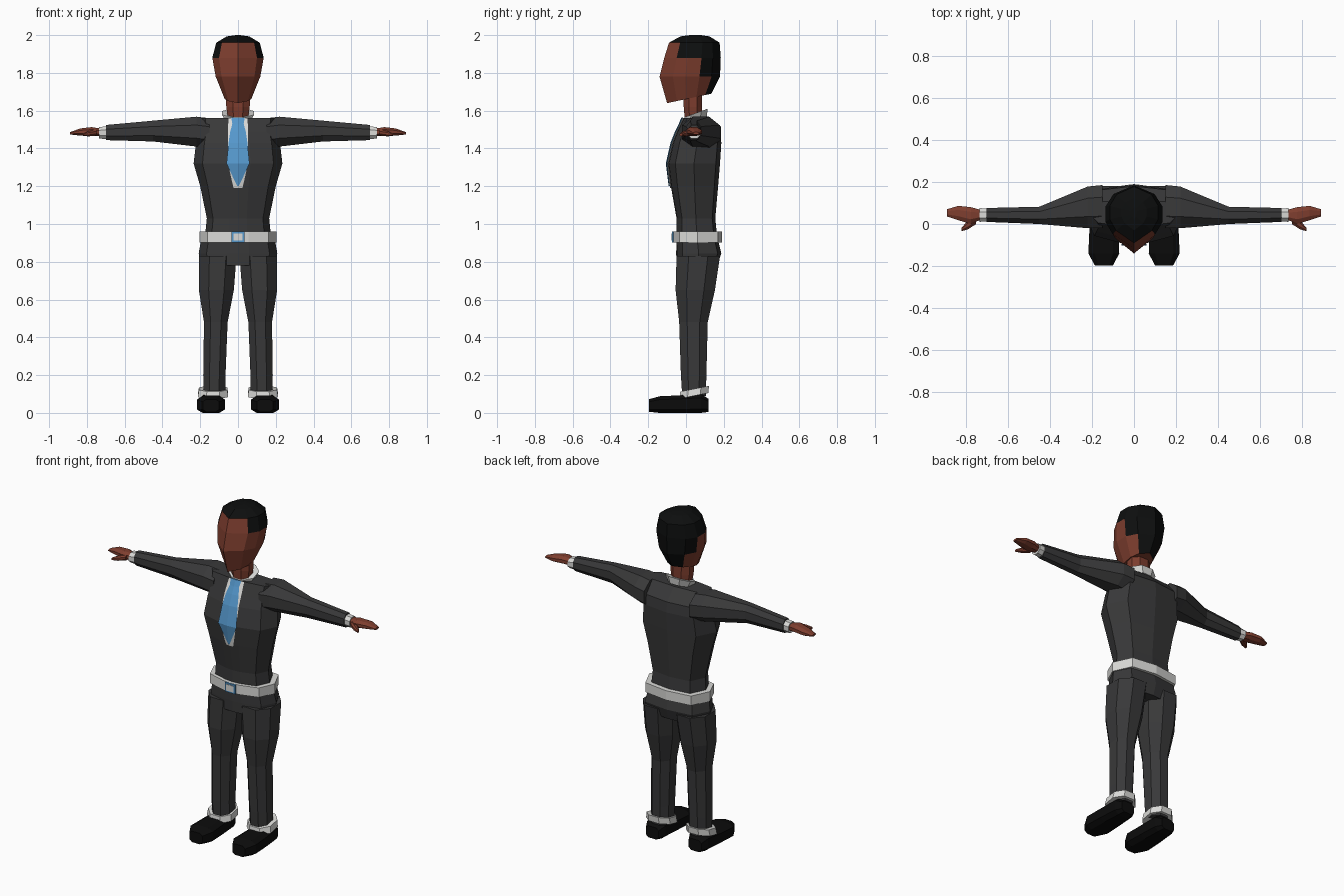
import bpy, bmesh

if "Cube" in bpy.data.objects:
    bpy.data.objects.remove(bpy.data.objects["Cube"])


def material(name, r, g, b):
    m = bpy.data.materials.new(name)
    m.diffuse_color = (r, g, b, 1)
    m.use_nodes = True
    m.node_tree.nodes["Principled BSDF"].inputs["Base Color"].default_value = m.diffuse_color
    return m


SUIT = material("charcoal cloth", .04, .04, .041)
SKIN = material("brown skin", .21, .048, .028)
HAIR = material("black hair", .004, .0045, .0045)
SHOE = material("black leather", .0035, .0035, .0035)
WHITE = material("white cloth", .70, .70, .68)
BLUE = material("blue silk", .09, .31, .60)


def loft(name, rings, mats, rule=None, mirror=False):
    """Skin a stack of equal-sized rings; rule(band, segment) picks the material."""
    bm = bmesh.new()
    rows = [[bm.verts.new(p) for p in ring] for ring in rings]
    n = len(rows[0])
    for b in range(len(rows) - 1):
        for s in range(n):
            t = (s + 1) % n
            f = bm.faces.new((rows[b][s], rows[b][t], rows[b + 1][t], rows[b + 1][s]))
            f.material_index = rule(b, s) if rule else 0
    bm.faces.new(rows[0])
    top = bm.faces.new(rows[-1])
    top.material_index = rule(len(rows) - 1, 0) if rule else 0
    bmesh.ops.recalc_face_normals(bm, faces=bm.faces)
    me = bpy.data.meshes.new(name)
    bm.to_mesh(me)
    bm.free()
    for m in mats:
        me.materials.append(m)
    ob = bpy.data.objects.new(name, me)
    bpy.context.collection.objects.link(ob)
    if mirror:
        ob.modifiers.new("Mirror", 'MIRROR')
    return ob


def octagon(axis, pos, a0, a1, b0, b1, k=.28, tilt=0):
    """Chamfered rectangle across an axis; a and b are the other two axes in order."""
    ring = []
    for u, v in ((k, 0), (1 - k, 0), (1, k), (1, 1 - k),
                 (1 - k, 1), (k, 1), (0, 1 - k), (0, k)):
        p = [a0 + u * (a1 - a0), b0 + v * (b1 - b0)]
        p.insert(axis, pos)
        if tilt:
            p[2] += tilt * (v - .5)
        ring.append(p)
    return ring


def body_ring(columns, z, w, yf, yb, rise=0):
    """Symmetric ring from half-profile columns (side fraction, depth fraction)."""
    half = [(x * w, yf + t * (yb - yf), z + rise * t) for x, t in columns]
    return half + [(-x, y, h) for x, y, h in half[-2:0:-1]]


# Jacket
BODY = ((0, 0), (.28, .02), (.8, .14), (1, .5), (.75, .92), (0, 1))
JACKET = ((.93, .175, -.05, .165), (1.03, .165, -.05, .155), (1.2, .2, -.08, .17),
          (1.32, .235, -.095, .18), (1.43, .222, -.07, .187), (1.49, .21, -.046, .18),
          (1.56, .215, -.012, .115))
loft("jacket", [body_ring(BODY, *r) for r in JACKET], [SUIT])


def front_y(z):
    for a, b in zip(JACKET, JACKET[1:]):
        if z <= b[0]:
            return a[2] + (b[2] - a[2]) * (z - a[0]) / (b[0] - a[0])
    return JACKET[-1][2]


# Shirt front and tie follow the chest
def chest_strip(name, rows, lift, mat):
    rings = []
    for z, w in rows:
        y = front_y(z) - lift
        rings.append([(-w, y + .005, z), (0, y, z), (w, y + .005, z), (0, y + .009, z)])
    loft(name, rings, [mat])


chest_strip("shirt_front", ((1.19, .023), (1.2, .026), (1.32, .053), (1.43, .054),
                            (1.49, .054), (1.56, .05)), .006, WHITE)
chest_strip("tie", ((1.2, .004), (1.32, .061), (1.43, .05), (1.49, .041),
                    (1.53, .03), (1.565, .036)), .012, BLUE)

# Shirt collar and neck
loft("collar", [octagon(2, 1.55, -.065, .065, -.012, .11, tilt=.035),
                octagon(2, 1.588, -.085, .085, -.008, .115, tilt=.045)], [WHITE])
loft("neck", [octagon(2, 1.54, -.05, .05, -.005, .085),
              octagon(2, 1.62, -.062, .062, -.012, .085),
              octagon(2, 1.70, -.066, .066, -.012, .085)], [SKIN])

# Head: hair starts further back on each lower band
SKULL = ((0, 0), (.74, .22), (1, .42), (1, .66), (.72, .86), (0, 1))
HEAD = ((1.64, .07, -.10, .135, .05), (1.78, .118, -.14, .18, 0),
        (1.88, .136, -.115, .184, 0), (1.96, .115, -.09, .178, 0),
        (1.993, .06, -.03, .125, 0), (2.0, .012, .02, .08, 0))
HAIRLINE = (4, 3, 1, 0, 0, 0)
loft("head", [body_ring(SKULL, *r) for r in HEAD], [SKIN, HAIR],
     rule=lambda b, s: int(min(s, 9 - s) >= HAIRLINE[b]))

# Belt and buckle
loft("belt", [body_ring(BODY, z, .203, -.07, .19) for z in (.903, .96)], [WHITE])
for name, hx, hz, y, mat in (("buckle", .034, .028, -.075, BLUE),
                             ("buckle_centre", .024, .019, -.078, WHITE)):
    loft(name, [[(-hx, v, .931 - hz), (hx, v, .931 - hz), (hx, v, .931 + hz),
                 (-hx, v, .931 + hz)] for v in (y, y + .008)], [mat])

# Trousers
loft("trouser_seat", [body_ring(BODY, .78, .2, -.05, .165), body_ring(BODY, .845, .208, -.052, .187),
                      body_ring(BODY, .92, .195, -.05, .168)], [SUIT])
loft("trouser_legs", [octagon(2, *r) for r in (
    (.09, .068, .183, -.02, .105), (.2, .066, .184, -.027, .108),
    (.48, .055, .18, -.036, .115), (.65, .022, .207, -.055, .153),
    (.83, .008, .207, -.05, .18))], [SUIT], mirror=True)
loft("trouser_cuffs", [octagon(2, .09, .052, .213, -.035, .118, tilt=.03),
                       octagon(2, .128, .056, .207, -.03, .122, tilt=.03)],
     [WHITE], mirror=True)

# Shoes, heel to toe
loft("shoes", [octagon(1, y, x0, x1, z0, z1, .2) for y, x0, x1, z0, z1 in (
    (.118, .1, .185, .005, .075), (.08, .082, .202, 0, .1), (-.03, .075, .212, 0, .093),
    (-.14, .07, .217, 0, .088), (-.197, .1, .186, .006, .072))], [SHOE], mirror=True)

# Sleeves, shirt cuffs, hands and thumbs
loft("sleeves", [octagon(0, *r) for r in (
    (.15, -.02, .185, 1.40, 1.56), (.22, -.02, .178, 1.41, 1.568),
    (.45, .0, .082, 1.437, 1.547), (.70, .01, .076, 1.444, 1.524))], [SUIT], mirror=True)
loft("shirt_cuffs", [octagon(0, .69, .014, .072, 1.45, 1.518),
                     octagon(0, .735, .01, .076, 1.452, 1.513)], [WHITE], mirror=True)
loft("hands", [octagon(0, *r) for r in (
    (.725, .022, .066, 1.465, 1.505), (.775, .0, .08, 1.467, 1.513),
    (.835, .018, .086, 1.468, 1.506), (.89, .036, .07, 1.474, 1.486))], [SKIN], mirror=True)
loft("thumbs", [octagon(0, *r) for r in (
    (.75, .0, .04, 1.468, 1.5), (.79, -.026, .015, 1.464, 1.492),
    (.82, -.034, -.018, 1.466, 1.48))], [SKIN], mirror=True)
